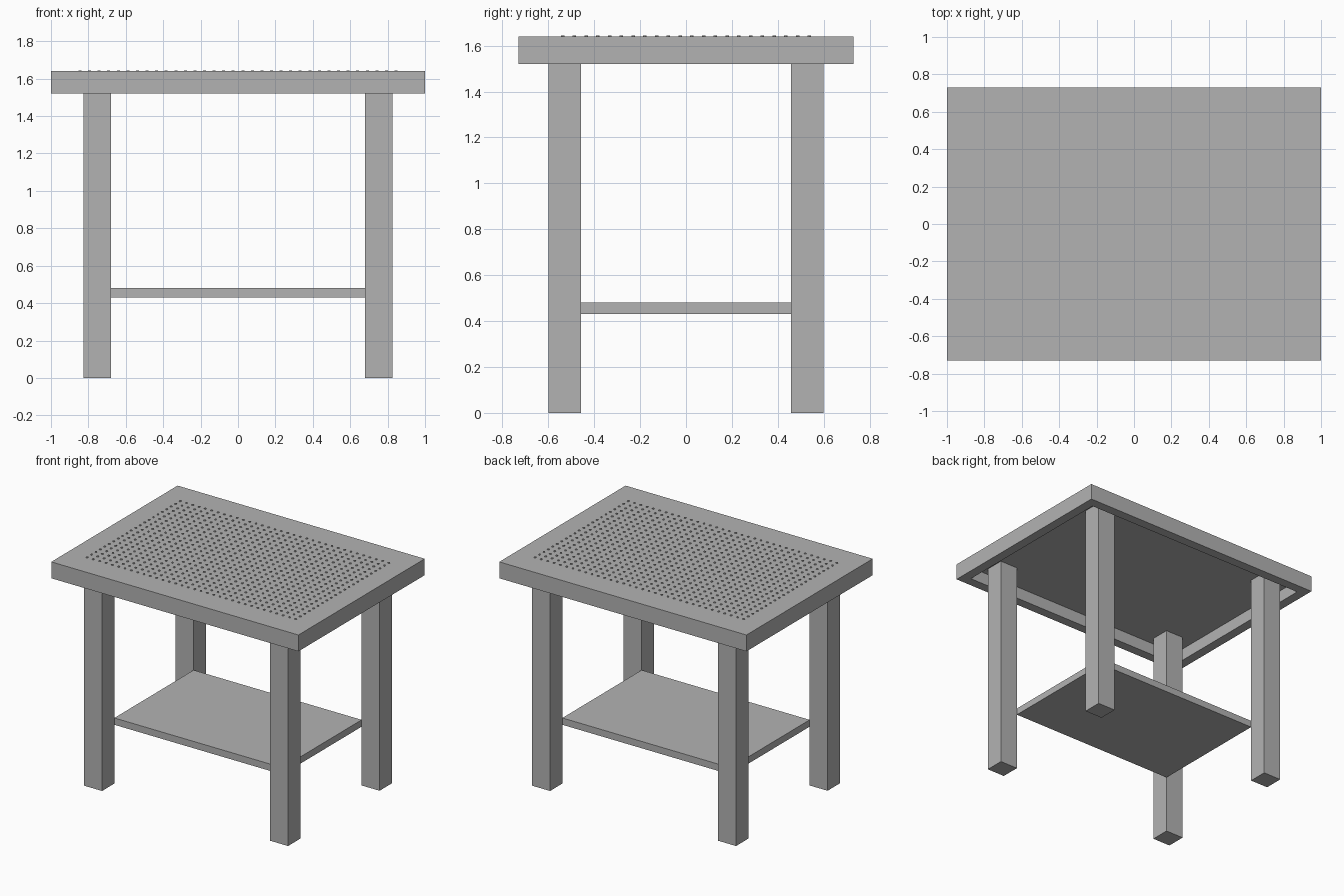
import bpy
import bmesh
from mathutils import Matrix, Vector

cube = bpy.data.objects.get("Cube")
if cube:
    bpy.data.objects.remove(cube, do_unlink=True)

# One plain grey for the whole table
GREY = (0.45, 0.45, 0.45, 1.0)
grey = bpy.data.materials.new("plain_grey")
grey.use_nodes = True
grey.diffuse_color = GREY
grey.node_tree.nodes["Principled BSDF"].inputs["Base Color"].default_value = GREY

TOP = 1.64        # upper surface of the table
APRON = 1.52      # lower edge of the table top
CEILING = 1.61    # underside of the recessed panel
RIM = 0.10        # width of the rim around the recess


def finish(name, bm):
    mesh = bpy.data.meshes.new(name)
    bm.to_mesh(mesh)
    bm.free()
    mesh.materials.append(grey)
    obj = bpy.data.objects.new(name, mesh)
    bpy.context.collection.objects.link(obj)
    return obj


def box_bmesh(low, high):
    low, high = Vector(low), Vector(high)
    bm = bmesh.new()
    matrix = Matrix.Translation((low + high) / 2) @ Matrix.Diagonal((high - low).to_4d())
    bmesh.ops.create_cube(bm, size=1, matrix=matrix)
    return bm


# Table top, hollowed from below to leave a rim
bm = box_bmesh((-1, -0.73, APRON), (1, 0.73, TOP))
bm.normal_update()
bottom = min(bm.faces, key=lambda f: f.calc_center_median().z)
bmesh.ops.inset_region(bm, faces=[bottom], thickness=RIM)
panel = bmesh.ops.extrude_discrete_faces(bm, faces=[bottom])["faces"][0]
bmesh.ops.translate(bm, verts=panel.verts, vec=(0, 0, CEILING - APRON))
bmesh.ops.recalc_face_normals(bm, faces=bm.faces)
finish("table_top", bm)

# Four square legs reaching up into the recess
for side, sx in (("left", 1), ("right", -1)):
    for end, sy in (("front", -1), ("back", 1)):
        xs = sorted((sx * 0.68, sx * 0.825))
        ys = sorted((sy * 0.458, sy * 0.60))
        finish(f"{end}_{side}_leg",
               box_bmesh((xs[0], ys[0], 0), (xs[1], ys[1], CEILING)))

# Lower shelf fitted between the inner corners of the legs
finish("lower_shelf", box_bmesh((-0.68, -0.458, 0.43), (0.68, 0.458, 0.48)))

# Grid of tiny raised studs on the upper surface
COLUMNS, ROWS, STEP = 34, 22, 0.0512
bm = bmesh.new()
start = Vector((-(COLUMNS - 1) * STEP / 2, -(ROWS - 1) * STEP / 2, TOP + 0.002))
bmesh.ops.create_cone(bm, cap_ends=True, segments=8, radius1=0.008, radius2=0.008,
                      depth=0.006, matrix=Matrix.Translation(start))
studs = finish("surface_studs", bm)
for label, count, offset in (("columns", COLUMNS, (STEP, 0, 0)), ("rows", ROWS, (0, STEP, 0))):
    array = studs.modifiers.new(label, "ARRAY")
    array.count = count
    array.use_relative_offset = False
    array.use_constant_offset = True
    array.constant_offset_displace = offset
